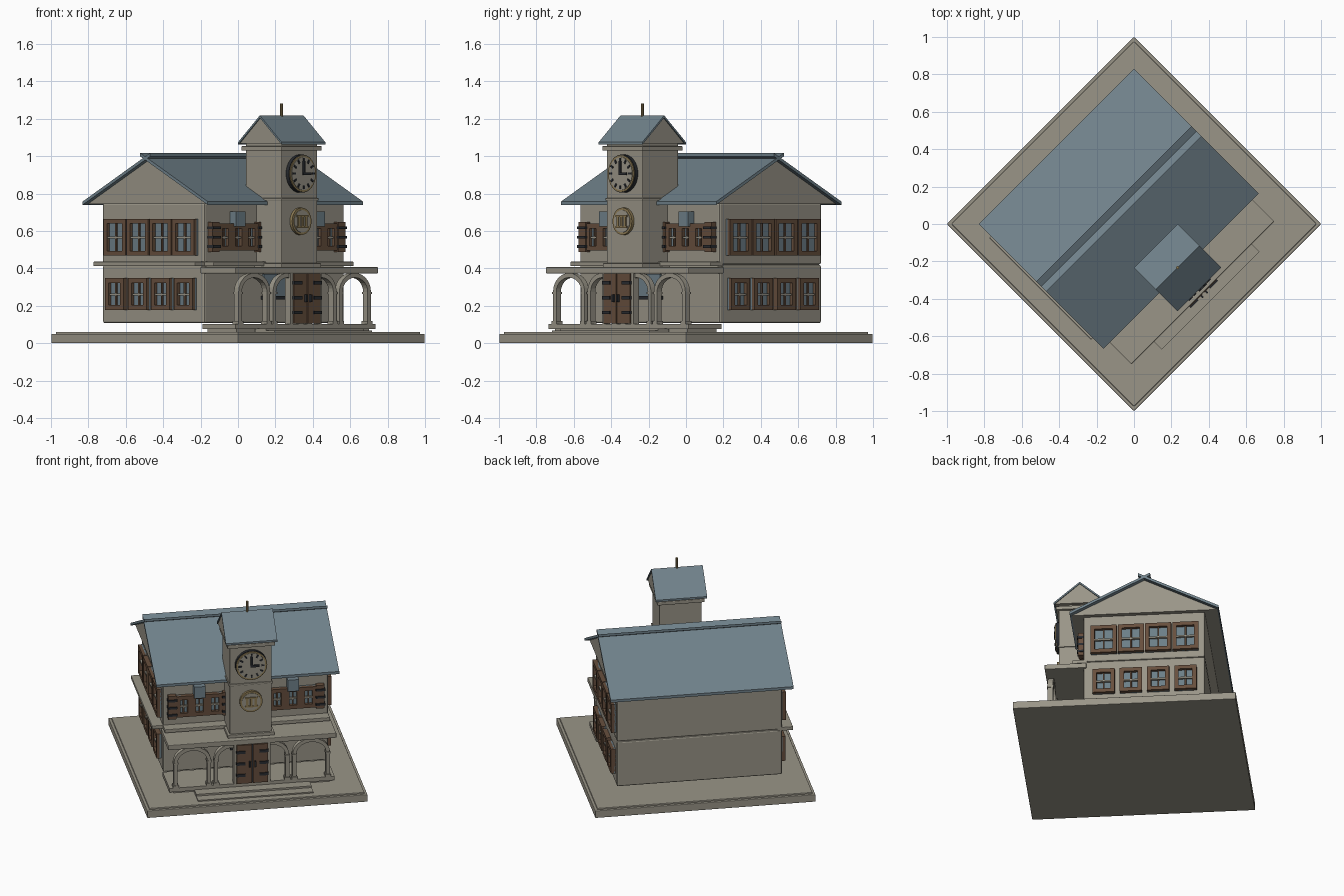
import bpy, bmesh, math
from mathutils import Matrix, Vector

if "Cube" in bpy.data.objects:
    bpy.data.objects.remove(bpy.data.objects["Cube"])

# Palette
COLS = {"stone": (0.32, 0.30, 0.245), "slate": (0.165, 0.225, 0.26),
        "wood": (0.135, 0.078, 0.047), "glass": (0.15, 0.21, 0.245),
        "iron": (0.022, 0.025, 0.03), "brass": (0.27, 0.20, 0.09)}
NAMES = list(COLS)
MATS = []
for n, c in COLS.items():
    m = bpy.data.materials.new(n)
    m.diffuse_color = (*c, 1)
    m.use_nodes = True
    m.node_tree.nodes["Principled BSDF"].inputs["Base Color"].default_value = m.diffuse_color
    MATS.append(m)


class Part:
    """Collects solids in the building's own axes: u along facade, v depth, z up."""
    def __init__(self, name, bevel=0):
        self.name, self.bm, self.bevel = name, bmesh.new(), bevel

    def paint(self, verts, mat):
        for f in {f for v in verts for f in v.link_faces}:
            f.material_index = NAMES.index(mat)

    def box(self, u0, u1, v0, v1, z0, z1, mat="stone", pre=Matrix()):
        mid = Vector(((u0 + u1) / 2, (v0 + v1) / 2, (z0 + z1) / 2))
        size = (abs(u1 - u0), abs(v1 - v0), abs(z1 - z0), 1)
        r = bmesh.ops.create_cube(self.bm, size=1,
                                  matrix=pre @ Matrix.Translation(mid) @ Matrix.Diagonal(size))
        self.paint(r["verts"], mat)

    def disc(self, pos, r, depth, mat, facing=True, seg=32):
        mx = Matrix.Translation(pos)
        if facing:
            mx = mx @ Matrix.Rotation(math.pi / 2, 4, 'X')
        c = bmesh.ops.create_cone(self.bm, cap_ends=True, segments=seg, radius1=r,
                                  radius2=r, depth=depth, matrix=mx)
        self.paint(c["verts"], mat)

    def prism(self, pts, u0, u1, mat):
        """Extrude a (v, z) profile along u."""
        a = [self.bm.verts.new((u0, *p)) for p in pts]
        b = [self.bm.verts.new((u1, *p)) for p in pts]
        n = len(pts)
        self.bm.faces.new(a)
        self.bm.faces.new(b[::-1])
        for i in range(n):
            self.bm.faces.new((a[i], b[i], b[(i + 1) % n], a[(i + 1) % n]))
        self.paint(a + b, mat)

    def done(self):
        bmesh.ops.recalc_face_normals(self.bm, faces=self.bm.faces[:])
        me = bpy.data.meshes.new(self.name)
        self.bm.to_mesh(me)
        self.bm.free()
        for m in MATS:
            me.materials.append(m)
        ob = bpy.data.objects.new(self.name, me)
        ob.rotation_euler.z = math.pi / 4
        bpy.context.collection.objects.link(ob)
        if self.bevel:
            b = ob.modifiers.new("soft_edges", 'BEVEL')
            b.width, b.segments = self.bevel, 2


def window(p, place, c, w, z0, z1):
    """Framed sash window; place(a, d) maps along-wall and outward to u, v."""
    def bar(a0, a1, d, za, zb, mat):
        (u0, v0), (u1, v1) = place(a0, -0.005), place(a1, d)
        p.box(u0, u1, v0, v1, za, zb, mat)
    h, t = w / 2, 0.026
    bar(c - h, c + h, 0.01, z0, z1, "glass")
    for s in (-1, 1):
        bar(c + s * h, c + s * (h - t), 0.03, z0, z1, "wood")
    bar(c - h, c + h, 0.03, z0, z0 + t, "wood")
    bar(c - h, c + h, 0.03, z1 - t, z1, "wood")
    bar(c - 0.005, c + 0.005, 0.02, z0, z1, "wood")
    zm = (z0 + z1) / 2
    bar(c - h + t, c + h - t, 0.024, zm - 0.007, zm + 0.004, "stone")


U, VF, VB, C = 0.53, -0.275, 0.495, 0.115

# Ground slab and paving
p = Part("ground_slab", 0.004)
p.box(-0.707, 0.707, -0.707, 0.707, 0, 0.05)
p.box(-0.69, 0.69, -0.69, 0.69, 0.045, 0.06)
p.done()
p = Part("porch_floor_and_steps")
p.box(-U, U, -0.51, -0.26, 0.075, 0.102)
p.box(-0.5, 0.5, -0.49, -0.27, 0.055, 0.08)
p.box(-0.37, 0.37, -0.58, -0.5, 0.055, 0.08)
p.box(-0.37, 0.37, -0.645, -0.57, 0.055, 0.068)
p.done()

# Two storeys and the ledge between them
p = Part("walls", 0.01)
p.box(-U, U, VF, VB, 0.107, 0.42)
p.box(-U, U, VF, VB, 0.42, 0.75)
p.done()
p = Part("storey_ledge", 0.003)
p.box(-0.6, -0.5, VF, VB, 0.412, 0.436)
p.box(-U, U, -0.345, -0.25, 0.412, 0.436)
p.done()


def gable_roof(name, c, half, length, inset, z0, zr, t, cross):
    """Solid gable with two slate slabs that may cross at the ridge."""
    p = Part(name)
    k = (zr - z0) / half
    p.prism([(c - half + 0.008, z0 + 0.005), (c + half - 0.008, z0 + 0.005), (c, zr)],
            -length + inset, length - inset, "stone")
    for s in (-1, 1):
        e, r, zt = c + s * half, c - s * cross, zr + cross * k
        p.prism([(e, z0), (r, zt), (r, zt + t), (e, z0 + t)], -length, length, "slate")
    p.done()


gable_roof("main_roof", C, 0.472, 0.587, 0.03, 0.74, 0.98, 0.018, 0.038)
gable_roof("tower_roof", -0.33, 0.165, 0.165, 0.006, 1.062, 1.205, 0.013, 0)

# Clock tower shaft with base, band and cap
p = Part("tower_shaft", 0.003)
p.box(-0.135, 0.135, -0.465, -0.195, 0.4, 1.07)
for h, z0, z1 in ((0.15, 0.405, 0.428), (0.141, 0.762, 0.776), (0.152, 1.03, 1.054)):
    p.box(-h, h, -0.33 - h, -0.33 + h, z0, z1)
p.done()
p = Part("tower_finial")
p.disc((0, -0.33, 1.245), 0.008, 0.075, "brass", False, 10)
p.done()

# Clock dial, hour marks and hands
p = Part("clock")
p.disc((0, -0.472, 0.907), 0.102, 0.03, "iron")
p.disc((0, -0.475, 0.907), 0.098, 0.034, "brass")
p.disc((0, -0.477, 0.907), 0.088, 0.036, "stone")
hub = Matrix.Translation((0, -0.497, 0.907))
for i in range(12):
    p.box(-0.005, 0.005, -0.003, 0.004, 0.063, 0.083, "iron",
          hub @ Matrix.Rotation(i * math.pi / 6, 4, 'Y'))
p.box(-0.006, 0.006, -0.007, 0.004, -0.008, 0.066, "iron", hub)
p.box(-0.008, 0.05, -0.007, 0.004, -0.007, 0.007, "iron", hub)
p.done()

# Round plaque below the clock
p = Part("tower_plaque")
p.disc((0, -0.47, 0.652), 0.073, 0.025, "brass")
p.disc((0, -0.472, 0.652), 0.06, 0.027, "stone")
for u in (-0.027, 0, 0.027):
    p.box(u - 0.007, u + 0.007, -0.492, -0.48, 0.625, 0.675, "brass")
for z in (0.617, 0.675):
    p.box(-0.042, 0.042, -0.492, -0.48, z, z + 0.01, "brass")
p.done()

# Porch canopy and arches
p = Part("porch_canopy", 0.004)
p.box(-0.54, 0.54, -0.52, -0.255, 0.373, 0.407)
p.done()


def arch(p, u0, u1, zs=0.275, w=0.024, v0=-0.505, v1=-0.47):
    c, ro = (u0 + u1) / 2, abs(u1 - u0) / 2
    path = [(ro, 0.1)] + [(ro * math.cos(a), zs + 0.1 * math.sin(a))
                          for a in [i * math.pi / 14 for i in range(15)]] + [(-ro, 0.1)]
    k = (ro - w) / ro
    rings = []
    for x, z in path:
        zi = z if z < zs else zs + (z - zs) * (0.1 - w) / 0.1
        rings.append([p.bm.verts.new(q) for q in ((c + x, v0, z), (c + x, v1, z),
                                                  (c + x * k, v1, zi), (c + x * k, v0, zi))])
    for a, b in zip(rings, rings[1:]):
        for j in range(4):
            p.bm.faces.new((a[j], a[(j + 1) % 4], b[(j + 1) % 4], b[j]))
    p.bm.faces.new(rings[0])
    p.bm.faces.new(rings[-1])
    for s in (-1, 1):
        m = c + s * (ro - w / 2)
        p.box(m - 0.018, m + 0.018, v0 - 0.005, v1 + 0.005, 0.1, 0.118)
        p.box(m - 0.016, m + 0.016, v0 - 0.004, v1 + 0.004, zs - 0.012, zs)


p = Part("porch_arches")
for s in (-1, 1):
    arch(p, s * 0.5, s * 0.262)
    arch(p, s * 0.24, s * 0.02)
p.done()

# Double door with iron hinges
p = Part("entrance_doors")
for s in (-1, 1):
    p.box(s * 0.004, s * 0.1, -0.525, -0.47, 0.105, 0.372, "wood")
    p.box(s * 0.1, s * 0.118, -0.515, -0.475, 0.102, 0.373)
    for z in (0.155, 0.235, 0.315):
        p.box(s * 0.045, s * 0.103, -0.532, -0.465, z, z + 0.018, "iron")
    p.box(s * 0.012, s * 0.022, -0.54, -0.52, 0.22, 0.26, "iron")
p.box(-0.004, 0.004, -0.515, -0.475, 0.105, 0.37, "iron")
p.done()
p = Part("inner_entrance")
p.box(-0.09, 0.09, VF - 0.012, VF + 0.01, 0.25, 0.37, "glass")
p.box(-0.1, 0.1, VF - 0.02, VF + 0.01, 0.235, 0.252, "iron")
p.done()

# Gable end windows: four per storey on both ends
for s, side in ((-1, "left"), (1, "right")):
    p = Part(side + "_gable_windows")
    for i in range(4):
        c = C + (i - 1.5) * 0.173
        put = lambda a, d: (s * (U + d), a)
        window(p, put, c, 0.165, 0.468, 0.665)
        window(p, put, c, 0.14, 0.178, 0.348)
    p.done()

# Front upper windows with shutters and a tall slate panel
for s, side in ((-1, "left"), (1, "right")):
    p = Part(side + "_front_windows")
    m = s * 0.3
    put = lambda a, d: (a, VF - d)
    for k in (-1, 0, 1):
        window(p, put, m + k * 0.1, 0.1, 0.495, 0.64)
    p.box(m - 0.036, m + 0.036, VF - 0.045, VF, 0.625, 0.705, "slate")
    for k in (-1, 1):
        o = m + k * 0.175
        p.box(o - 0.026, o + 0.026, VF - 0.035, VF, 0.487, 0.648, "wood")
        for z in (0.51, 0.56, 0.61):
            p.box(o - 0.03, o + 0.03, VF - 0.043, VF, z, z + 0.014, "iron")
    p.done()
